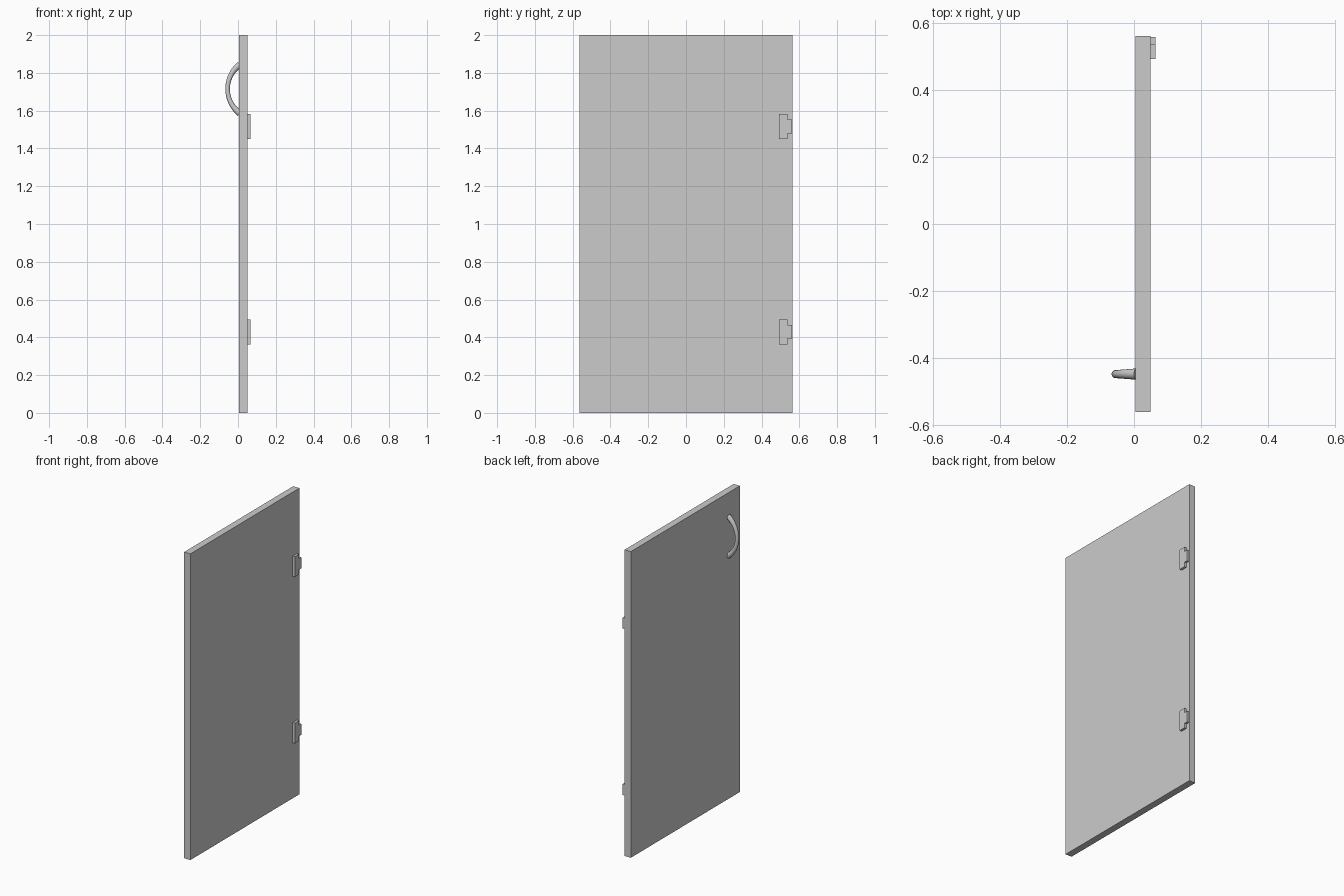
import bpy, bmesh, math

if "Cube" in bpy.data.objects:
    bpy.data.objects.remove(bpy.data.objects["Cube"])

GREY = (0.6, 0.6, 0.6, 1)
grey = bpy.data.materials.new("plain grey")
grey.use_nodes = True
grey.diffuse_color = GREY
grey.node_tree.nodes["Principled BSDF"].inputs["Base Color"].default_value = GREY


def extruded(name, outline, x0, x1):
    """Extrude a (y, z) outline along x."""
    bm = bmesh.new()
    face = bm.faces.new([bm.verts.new((x0, y, z)) for y, z in outline])
    ext = bmesh.ops.extrude_face_region(bm, geom=[face])
    moved = [v for v in ext["geom"] if isinstance(v, bmesh.types.BMVert)]
    bmesh.ops.translate(bm, verts=moved, vec=(x1 - x0, 0, 0))
    bmesh.ops.recalc_face_normals(bm, faces=bm.faces)
    mesh = bpy.data.meshes.new(name)
    bm.to_mesh(mesh)
    bm.free()
    mesh.materials.append(grey)
    obj = bpy.data.objects.new(name, mesh)
    bpy.context.collection.objects.link(obj)
    return obj


# Door panel
W = 0.5625
BACK, FACE = 0.005, 0.05
extruded("door_panel", [(-W, 0), (W, 0), (W, 2), (-W, 2)], BACK, FACE)

# Hinges: a tall leaf with a shorter knuckle tab towards the door edge
for name, z in (("lower_hinge", 0.429), ("upper_hinge", 1.516)):
    half = [(0.493, 0.066), (0.537, 0.066), (0.537, 0.036), (0.56, 0.036)]
    outline = [(y, z + h) for y, h in half] + [(y, z - h) for y, h in reversed(half)]
    extruded(name, outline, FACE, FACE + 0.015)

# Handle: bowed tube, thicker towards both feet
RADIUS, CENTRE_X, CENTRE_Z, Y = 0.162, 0.107, 1.715, -0.449
SWEEP, STEPS, SIDES = math.radians(53), 24, 20
bm = bmesh.new()
rings = []
for i in range(STEPS + 1):
    t = 2 * i / STEPS - 1
    a = t * SWEEP
    thick = 0.012 + 0.005 * t * t
    ring = []
    for k in range(SIDES):
        b = 2 * math.pi * k / SIDES
        r = RADIUS + thick * math.cos(b)
        ring.append(bm.verts.new((CENTRE_X - r * math.cos(a),
                                  Y + thick * math.sin(b),
                                  CENTRE_Z + r * math.sin(a))))
    rings.append(ring)
for low, high in zip(rings, rings[1:]):
    for k in range(SIDES):
        n = (k + 1) % SIDES
        bm.faces.new((low[k], low[n], high[n], high[k]))
for ring in (rings[0], rings[-1]):
    bm.faces.new(ring)
bmesh.ops.recalc_face_normals(bm, faces=bm.faces)
mesh = bpy.data.meshes.new("handle")
bm.to_mesh(mesh)
bm.free()
mesh.materials.append(grey)
handle = bpy.data.objects.new("handle", mesh)
bpy.context.collection.objects.link(handle)
bpy.context.view_layer.objects.active = handle
handle.select_set(True)
bpy.ops.object.shade_smooth_by_angle(angle=math.radians(40))
